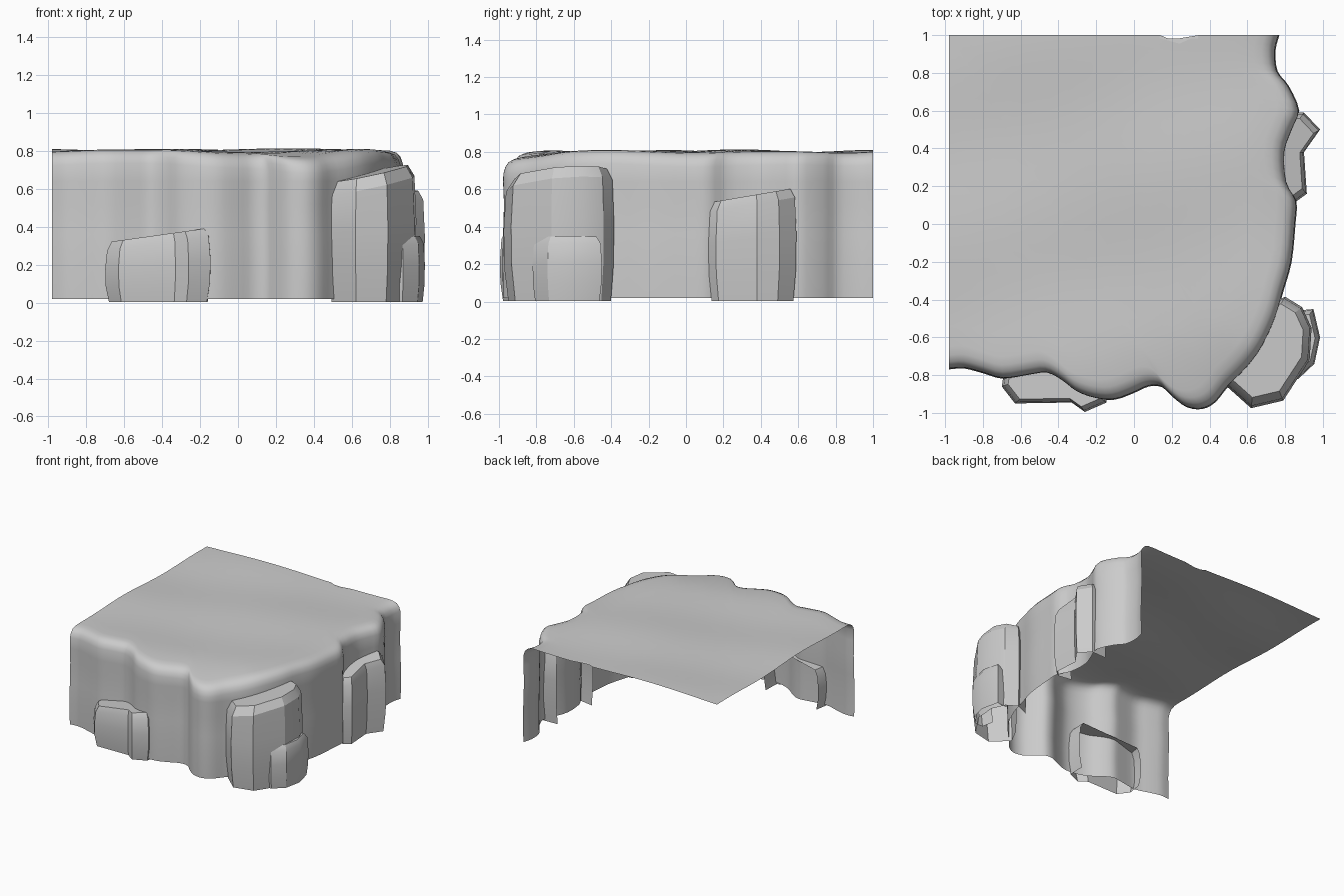
import bpy, bmesh, math
from mathutils import Vector

if "Cube" in bpy.data.objects:
    bpy.data.objects.remove(bpy.data.objects["Cube"])


def finish(name, bm, angle):
    bmesh.ops.remove_doubles(bm, verts=bm.verts, dist=0.0005)
    mesh = bpy.data.meshes.new(name)
    bm.to_mesh(mesh)
    bm.free()
    ob = bpy.data.objects.new(name, mesh)
    bpy.context.collection.objects.link(ob)
    bpy.ops.object.select_all(action='DESELECT')
    ob.select_set(True)
    bpy.context.view_layer.objects.active = ob
    bpy.ops.object.shade_smooth_by_angle(angle=math.radians(angle))
    return ob


def bridge(bm, a, b):
    for i in range(len(a) - 1):
        bm.faces.new((a[i], a[i + 1], b[i + 1], b[i]))


def smooth_path(pts, steps):
    """Catmull-Rom curve through the points."""
    p = [Vector(q) for q in pts]
    p = [p[0] * 2 - p[1]] + p + [p[-1] * 2 - p[-2]]
    out = []
    for i in range(1, len(p) - 2):
        a, b, c, d = p[i - 1:i + 3]
        for k in range(steps):
            t = k / steps
            out.append(0.5 * (2 * b + (c - a) * t + (2 * a - 5 * b + 4 * c - d) * t * t
                              + (3 * b - a - 3 * c + d) * t ** 3))
    return out + [p[-2]]


# Cliff: wavy outline swept down as wall and inwards as ground, open behind and below
outline = smooth_path([
    (-.98, -.77), (-.9, -.765), (-.8, -.79), (-.69, -.82), (-.55, -.80), (-.46, -.79),
    (-.38, -.83), (-.3, -.89), (-.2, -.925), (-.1, -.93), (0, -.895), (.08, -.86),
    (.15, -.865), (.21, -.92), (.28, -.97), (.36, -.98), (.43, -.945), (.5, -.86),
    (.6, -.76), (.68, -.65), (.75, -.5), (.79, -.36), (.835, -.2), (.855, 0),
    (.86, .12), (.81, .22), (.80, .38), (.84, .5), (.875, .6), (.82, .73),
    (.76, .81), (.75, .92), (.77, 1)], 3)
corner = Vector((-.98, 1))


def ground_height(x, y):
    return (.797 + .008 * math.sin(4 * x + 3 * y) + .006 * math.sin(7 * y - 2 * x)
            + .014 * max(0, x) * (y + .5) - .03 * max(0, -y - .65) / .35 * max(0, x + .5))


bm = bmesh.new()
rows = []
# wall profile: inset from the outline and height (negative = below the ground)
profile = [(.004, .02), (0, .2), (.004, .36), (.01, .52), (.004, .64),
           (.006, -.075), (.018, -.04), (.04, -.016), (.075, -.004), (.12, 0)]
for inset, z in profile:
    row = []
    for p in outline:
        to_corner = corner - p
        q = p + to_corner.normalized() * inset
        row.append(bm.verts.new((q.x, q.y, z if z > 0 else ground_height(q.x, q.y) + z)))
    rows.append(row)
for k in range(1, 16):
    f = .93 * (1 - k / 16)
    row = []
    for p in outline:
        q = corner + (p - corner) * f
        row.append(bm.verts.new((q.x, q.y, ground_height(q.x, q.y))))
    rows.append(row)
for a, b in zip(rows, rows[1:]):
    bridge(bm, a, b)
tip = bm.verts.new((corner.x, corner.y, ground_height(*corner)))
for a, b in zip(rows[-1], rows[-1][1:]):
    bm.faces.new((a, b, tip))
# small nick in the back edge
min((r[-1] for r in rows[9:]), key=lambda v: abs(v.co.x - .27)).co.y = .955
finish("cliff", bm, 60)


# Rocks: faceted shells, open at the back and bottom, pushed into the wall
def rock(name, path, pivot, cap, rim=.05, inset=.84):
    c = Vector(pivot)
    bm = bmesh.new()
    rows = []
    for level, scale in ((0, .93), (.3, .99), (.65, 1), (1, .965), (None, inset)):
        row = []
        for p in path:
            q = c + (Vector(p) - c) * scale
            top = cap(*q)
            z = top if level is None else .004 + level * (top - rim - .004)
            row.append(bm.verts.new((q.x, q.y, z)))
        rows.append(row)
    for a, b in zip(rows, rows[1:]):
        bridge(bm, a, b)
    bm.faces.new(rows[-1])
    finish(name, bm, 28)


rock("front_rock",
     [(-.68, -.73), (-.70, -.86), (-.63, -.95), (-.33, -.945), (-.26, -.995),
      (-.145, -.945), (-.14, -.80)],
     (-.42, -.76), lambda x, y: .415 + .14 * x, .045, .88)
rock("corner_rock",
     [(.56, -.70), (.48, -.85), (.62, -.975), (.79, -.935), (.93, -.72), (.94, -.55),
      (.89, -.44), (.80, -.385), (.68, -.44)],
     (.66, -.62), lambda x, y: .63 + .2 * (x - .5) + .05 * (y + .9), .065)
rock("small_corner_rock",
     [(.78, -.72), (.80, -.82), (.87, -.82), (.955, -.74), (.985, -.6), (.95, -.45), (.85, -.46)],
     (.82, -.63), lambda x, y: .345 + .1 * (x - .9), .04)
rock("side_rock",
     [(.74, .14), (.86, .12), (.915, .16), (.90, .38), (.985, .50), (.90, .59), (.76, .585)],
     (.74, .36), lambda x, y: .53 + .17 * (y - .13), .05, .86)
